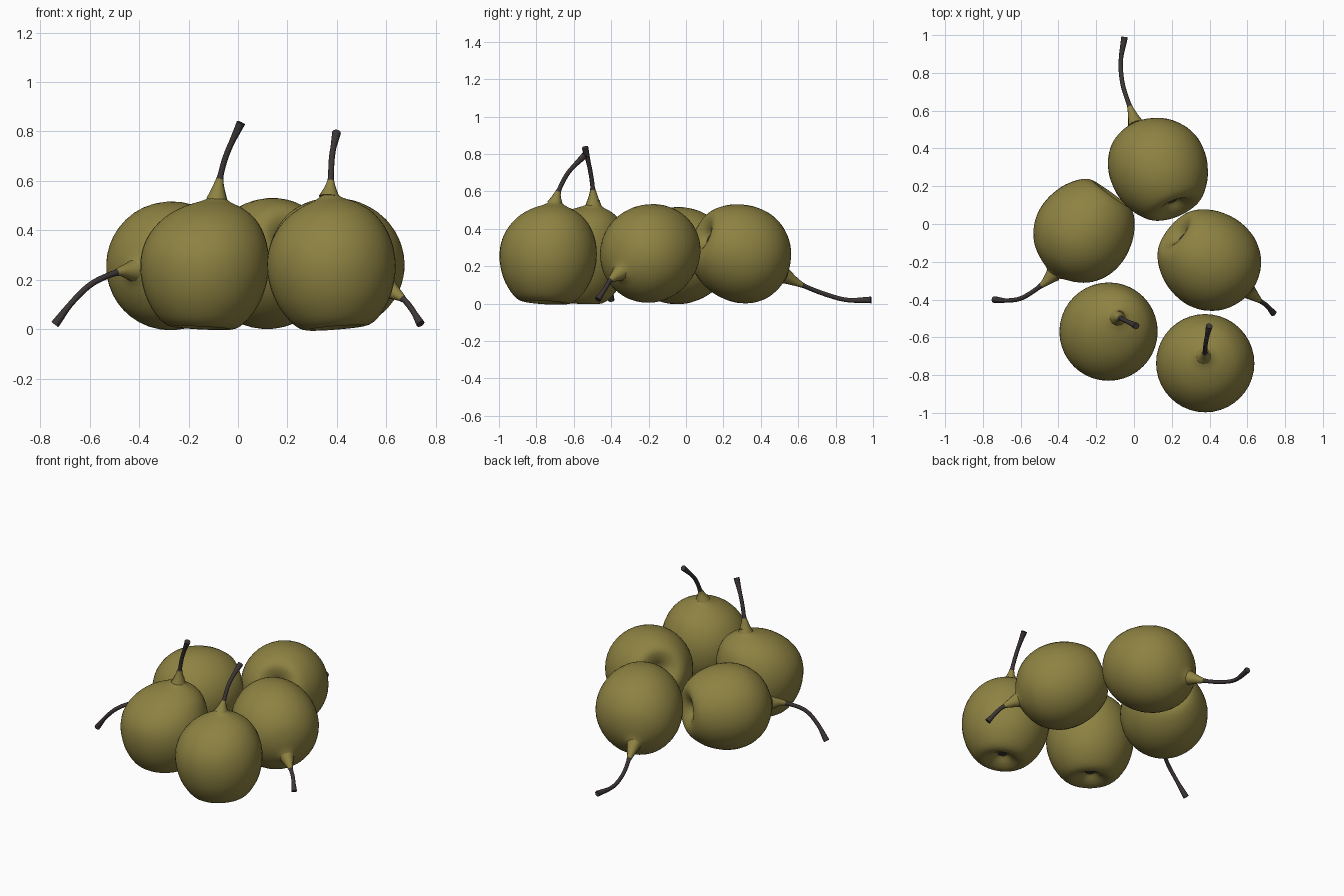
import bpy, bmesh, math
from mathutils import Vector

if "Cube" in bpy.data.objects:
    bpy.data.objects.remove(bpy.data.objects["Cube"], do_unlink=True)


def material(name, rgb, rough):
    m = bpy.data.materials.new(name)
    m.use_nodes = True
    m.diffuse_color = (*rgb, 1)
    bsdf = m.node_tree.nodes["Principled BSDF"]
    bsdf.inputs["Base Color"].default_value = (*rgb, 1)
    bsdf.inputs["Roughness"].default_value = rough
    return m


SKIN = material("olive skin", (0.27, 0.225, 0.055), 0.6)
WOOD = material("dark stem", (0.045, 0.037, 0.035), 0.8)


def smooth_path(pts, steps):
    """Catmull-Rom interpolation through vectors of any size."""
    pts = [Vector(p) for p in pts]
    ext = [2 * pts[0] - pts[1]] + pts + [2 * pts[-1] - pts[-2]]
    out = []
    for a, b, c, d in zip(ext, ext[1:], ext[2:], ext[3:]):
        for i in range(steps):
            t = i / steps
            out.append(0.5 * (2 * b + (c - a) * t + (2 * a - 5 * b + 4 * c - d) * t * t
                              + (3 * b - a - 3 * c + d) * t ** 3))
    return out + [pts[-1]]


def skin_rings(name, rings, sides, mats, dark):
    """Loft rings of (centre, axis, radius); dark(i) selects the second material."""
    bm = bmesh.new()
    loops = []
    for centre, axis, r in rings:
        u = axis.orthogonal().normalized() if not loops else (u - axis * u.dot(axis)).normalized()
        v = axis.cross(u)
        loops.append([bm.verts.new(centre + r * (math.cos(a) * u + math.sin(a) * v))
                      for a in (2 * math.pi * k / sides for k in range(sides))])
    for i, (lo, hi) in enumerate(zip(loops, loops[1:])):
        for k in range(sides):
            n = (k + 1) % sides
            bm.faces.new((lo[k], lo[n], hi[n], hi[k])).material_index = int(dark(i))
    bm.faces.new(loops[0][::-1]).material_index = int(dark(0))
    bm.faces.new(loops[-1]).material_index = int(dark(len(rings)))
    bmesh.ops.recalc_face_normals(bm, faces=bm.faces)
    me = bpy.data.meshes.new(name)
    bm.to_mesh(me)
    bm.free()
    for m in mats:
        me.materials.append(m)
    ob = bpy.data.objects.new(name, me)
    bpy.context.collection.objects.link(ob)
    bpy.ops.object.select_all(action="DESELECT")
    ob.select_set(True)
    bpy.context.view_layer.objects.active = ob
    bpy.ops.object.shade_smooth_by_angle(angle=math.radians(50))
    return ob


# Fruit outline: radius, distance along the core from the widest ring
PROFILE = smooth_path([(.022, -.207), (.035, -.212), (.07, -.238), (.12, -.253), (.17, -.227),
                       (.222, -.155), (.251, -.075), (.26, 0), (.251, .075), (.222, .145),
                       (.175, .205), (.115, .246), (.06, .27), (.03, .29), (.02, .31)], 3)
CROWN = 0.28


def pear(name, centre, core, crown, stem):
    centre, crown = Vector(centre), Vector(crown)
    core = Vector(core).normalized()
    lean = crown - (centre + core * CROWN)
    # body, with the shoulders leaning towards the crown
    rings = [(centre + core * t + lean * max(0, t / CROWN) ** 2, core, r) for r, t in PROFILE]
    skin_rings(name + "_fruit", rings, 40, (SKIN, WOOD), lambda i: i < 2)
    # fleshy neck that narrows into the woody stalk
    path = smooth_path([crown] + stem, 6)
    last = len(path) - 1
    rings = []
    for i, p in enumerate(path):
        f = i / last
        axis = (path[min(i + 1, last)] - path[max(i - 1, 0)]).normalized()
        r = 0.012 + 0.032 * max(0, 1 - i / 7) ** 1.3 + 0.006 * max(0, f - 0.8) / 0.2
        rings.append((p, axis, r))
    skin_rings(name + "_stem", rings, 10, (SKIN, WOOD), lambda i: i >= 6)


pear("front_right_pear", (-.135, -.57, .258), (.05, .05, 1), (-.085, -.495, .525),
     [(-.073, -.498, .61), (-.045, -.512, .71), (.012, -.54, .835)])
pear("front_left_pear", (.377, -.737, .258), (-.08, .06, 1), (.37, -.70, .535),
     [(.375, -.682, .60), (.38, -.63, .70), (.398, -.54, .795)])
pear("middle_left_pear", (.405, -.197, .268), (.72, -.6, -.36), (.605, -.355, .165),
     [(.665, -.405, .125), (.70, -.43, .085), (.738, -.472, .022)])
pear("middle_right_pear", (-.27, -.045, .257), (-.58, -.8, -.06), (-.425, -.265, .237),
     [(-.49, -.325, .23), (-.59, -.39, .185), (-.67, -.405, .11), (-.74, -.40, .02)])
pear("back_pear", (.127, .302, .266), (-.36, .85, -.38), (.01, .525, .15),
     [(-.022, .62, .10), (-.06, .74, .052), (-.07, .86, .02), (-.05, .99, .02)])
